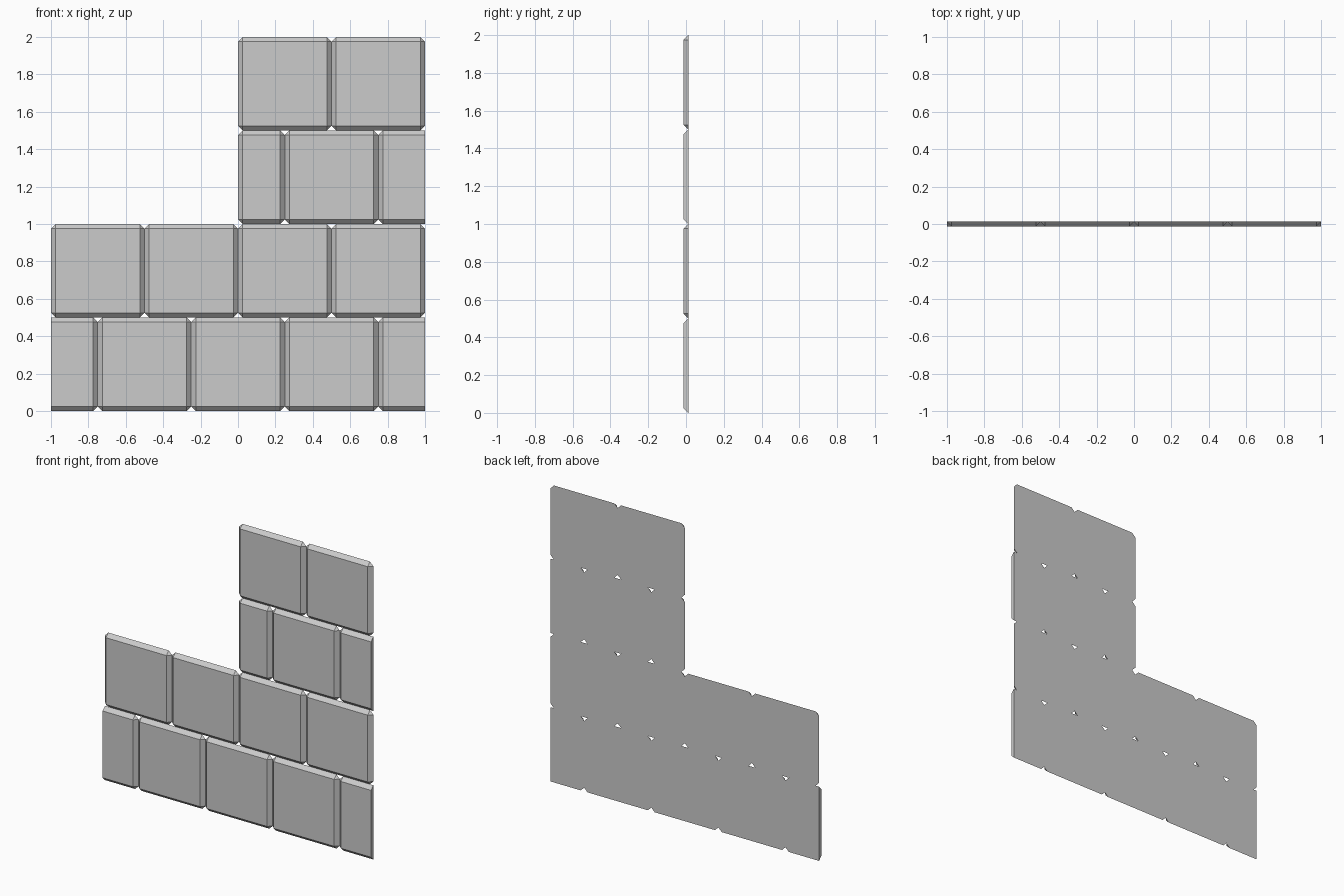
import bpy, bmesh

if "Cube" in bpy.data.objects:
    bpy.data.objects.remove(bpy.data.objects["Cube"])

BEVEL = 0.025      # chamfer width, equal to the wall thickness
FRONT, BACK = -0.0125, 0.0125
H = 0.5            # course height


def add_brick(bm, x0, x1, z0, cut_left=False, cut_right=False):
    """Chamfered half-block; a cut side is a plain flat end."""
    z1 = z0 + H
    pts = []
    for x, inward, cut in ((x0, 1, cut_left), (x1, -1, cut_right)):
        for z, up in ((z0, 1), (z1, -1)):
            xi, zi = x + inward * BEVEL, z + up * BEVEL
            if cut:
                pts += [(x, FRONT, zi), (x, BACK, z)]
            else:
                pts += [(xi, FRONT, zi), (x, BACK, zi), (xi, BACK, z)]
    part = bmesh.new()
    for p in pts:
        part.verts.new(p)
    bmesh.ops.convex_hull(part, input=part.verts[:])
    bmesh.ops.dissolve_limit(part, angle_limit=0.02,
                             verts=part.verts[:], edges=part.edges[:])
    bmesh.ops.recalc_face_normals(part, faces=part.faces[:])
    tmp = bpy.data.meshes.new("tmp")
    part.to_mesh(tmp)
    part.free()
    bm.from_mesh(tmp)
    bpy.data.meshes.remove(tmp)


# Courses from the ground up: joint positions, flat left end, flat right end
courses = [
    ("bottom_course", [-1, -0.75, -0.25, 0.25, 0.75, 1], True, True),
    ("second_course", [-1, -0.5, 0, 0.5, 1], False, False),
    ("third_course", [0, 0.25, 0.75, 1], False, True),
    ("top_course", [0, 0.5, 1], False, False),
]

for row, (name, joints, flat_left, flat_right) in enumerate(courses):
    bm = bmesh.new()
    last = len(joints) - 2
    for i in range(last + 1):
        add_brick(bm, joints[i], joints[i + 1], row * H,
                  flat_left and i == 0, flat_right and i == last)
    mesh = bpy.data.meshes.new(name)
    bm.to_mesh(mesh)
    bm.free()
    bpy.context.collection.objects.link(bpy.data.objects.new(name, mesh))
